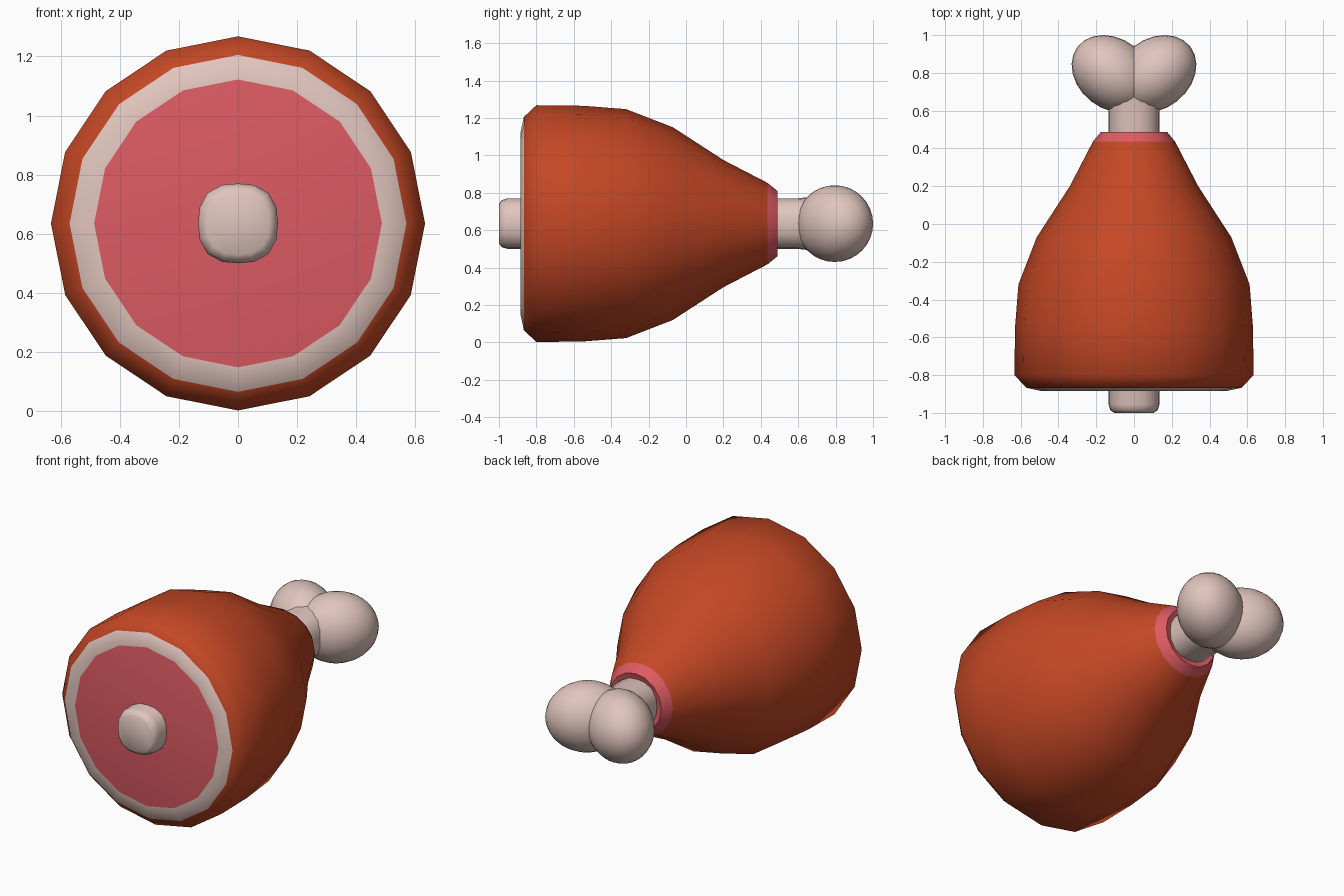
import bpy, bmesh, math
from mathutils import Matrix

if "Cube" in bpy.data.objects:
    bpy.data.objects.remove(bpy.data.objects["Cube"])

CZ = 0.635  # height of the long axis


def mat(name, rgb):
    m = bpy.data.materials.new(name)
    m.diffuse_color = (*rgb, 1)
    m.use_nodes = True
    m.node_tree.nodes["Principled BSDF"].inputs["Base Color"].default_value = m.diffuse_color
    return m


SKIN = mat("roasted skin", (0.55, 0.063, 0.018))
MEAT = mat("pink meat", (0.72, 0.105, 0.125))
BONE = mat("bone and fat", (0.75, 0.56, 0.51))


def finish(bm, name, mats, angle):
    bmesh.ops.recalc_face_normals(bm, faces=bm.faces)
    me = bpy.data.meshes.new(name)
    bm.to_mesh(me)
    bm.free()
    for m in mats:
        me.materials.append(m)
    ob = bpy.data.objects.new(name, me)
    bpy.context.collection.objects.link(ob)
    bpy.ops.object.select_all(action='DESELECT')
    ob.select_set(True)
    bpy.context.view_layer.objects.active = ob
    bpy.ops.object.shade_smooth_by_angle(angle=math.radians(angle))
    return ob


def lathe(name, profile, mats, bands, power=2.0, sides=16, angle=35):
    """Rings of (y, radius) along y; bands give the material of each strip."""
    bm = bmesh.new()
    rings = []
    for y, r in profile:
        ring = []
        for i in range(sides):
            a = 2 * math.pi * i / sides
            c, s = math.cos(a), math.sin(a)
            k = r / (abs(c) ** power + abs(s) ** power) ** (1 / power)
            ring.append(bm.verts.new((c * k, y, CZ + s * k)))
        rings.append(ring)
    for j in range(len(rings) - 1):
        a, b = rings[j], rings[j + 1]
        for i in range(sides):
            n = (i + 1) % sides
            bm.faces.new((a[i], a[n], b[n], b[i])).material_index = bands[j]
    bm.faces.new(rings[0]).material_index = bands[-1]
    bm.faces.new(rings[-1]).material_index = bands[-1]
    return finish(bm, name, mats, angle)


# Meat: cut face, fat rim, skin, pink collar at the narrow end
lathe("ham_body",
      [(-0.885, 0.487), (-0.867, 0.570), (-0.80, 0.633), (-0.55, 0.630),
       (-0.32, 0.612), (-0.07, 0.515), (0.20, 0.340), (0.437, 0.217),
       (0.488, 0.175), (0.47, 0.12)],
      [SKIN, MEAT, BONE], [2, 0, 0, 0, 0, 0, 0, 1, 1, 1], angle=46)

# Bone shaft with rounded-square section, poking out at both ends
lathe("bone_shaft",
      [(-1.0, 0.105), (-0.985, 0.126), (-0.955, 0.135), (0.60, 0.135), (0.72, 0.15)],
      [BONE], [0] * 5, power=2.6, angle=50)

# Two tilted knuckles at the back end
for side, label in ((-1, "left"), (1, "right")):
    bm = bmesh.new()
    m = (Matrix.Translation((side * 0.113, 0.795, CZ))
         @ Matrix.Rotation(side * math.radians(38), 4, 'Z')
         @ Matrix.Diagonal((0.235, 0.185, 0.205, 1)))
    bmesh.ops.create_uvsphere(bm, u_segments=24, v_segments=16, radius=1, matrix=m)
    finish(bm, "bone_knuckle_" + label, [BONE], 60)
